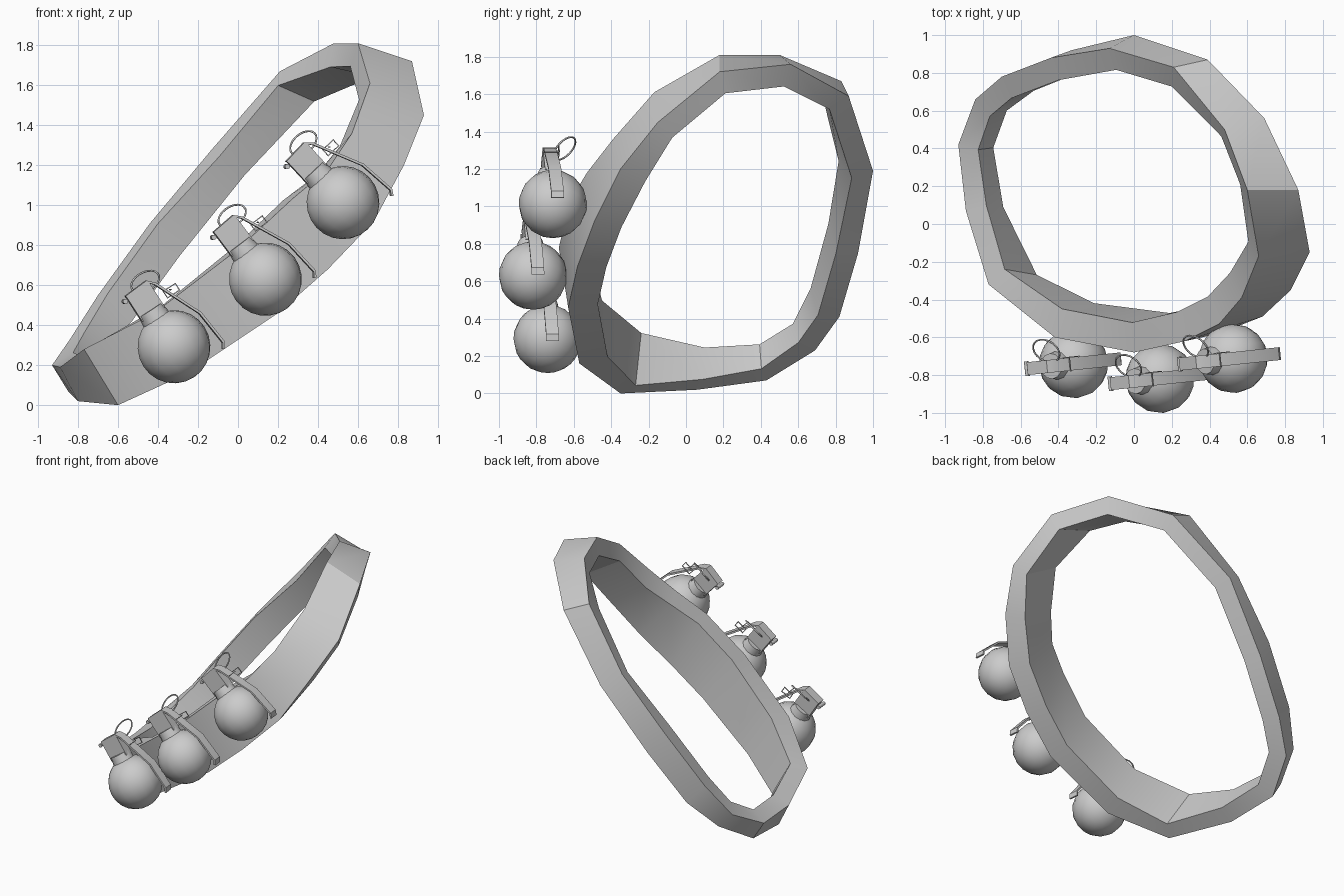
import bpy, bmesh, math
from mathutils import Vector, Matrix

if "Cube" in bpy.data.objects:
    bpy.data.objects.remove(bpy.data.objects["Cube"])

grey = bpy.data.materials.new("plain_grey")
grey.diffuse_color = (0.6, 0.6, 0.6, 1)
grey.use_nodes = True
grey.node_tree.nodes["Principled BSDF"].inputs["Base Color"].default_value = grey.diffuse_color


def finish(name, bm, matrix=None, angle=30):
    bmesh.ops.recalc_face_normals(bm, faces=bm.faces)
    me = bpy.data.meshes.new(name)
    bm.to_mesh(me)
    bm.free()
    me.materials.append(grey)
    ob = bpy.data.objects.new(name, me)
    bpy.context.collection.objects.link(ob)
    if matrix:
        ob.matrix_world = matrix
    bpy.ops.object.select_all(action='DESELECT')
    ob.select_set(True)
    bpy.context.view_layer.objects.active = ob
    bpy.ops.object.shade_smooth_by_angle(angle=math.radians(angle))
    return ob


def skin(bm, rings):
    """Closed tube through a cyclic list of vertex loops."""
    vs = [[bm.verts.new(p) for p in r] for r in rings]
    n, k = len(vs), len(vs[0])
    for i in range(n):
        a, b = vs[i], vs[(i + 1) % n]
        for j in range(k):
            bm.faces.new((a[j], a[(j + 1) % k], b[(j + 1) % k], b[j]))


def box(bm, size, pos):
    m = Matrix.Translation(pos) @ Matrix.Diagonal((*size, 1))
    bmesh.ops.create_cube(bm, size=1, matrix=m)


# Strap: a slightly sagging loop, given as upper and lower outer edge points
strap = [
    ((-.93, .42, .20), (-.85, .43, .07)), ((-.89, .07, .19), (-.80, .06, .02)),
    ((-.77, -.32, .28), (-.60, -.35, 0)), ((-.42, -.60, .46), (-.25, -.57, .16)),
    ((0, -.68, .78), (.20, -.63, .46)), ((.27, -.62, 1.03), (.45, -.58, .68)),
    ((.45, -.53, 1.18), (.68, -.49, .92)), ((.57, -.39, 1.36), (.83, -.35, 1.20)),
    ((.66, -.17, 1.61), (.93, -.15, 1.45)), ((.60, .18, 1.81), (.87, .18, 1.72)),
    ((.48, .50, 1.81), (.69, .56, 1.76)), ((.21, .83, 1.67), (.39, .87, 1.59)),
    ((-.13, .93, 1.28), (0, 1.0, 1.19)), ((-.44, .88, .91), (-.33, .92, .75)),
    ((-.70, .78, .55), (-.58, .82, .41)), ((-.84, .66, .33), (-.75, .69, .23)),
]
strap = [(Vector(a), Vector(b)) for a, b in strap]
rings = []
for i, (up, low) in enumerate(strap):
    before, after = strap[i - 1], strap[(i + 1) % len(strap)]
    tangent = (after[0] + after[1]) - (before[0] + before[1])
    inward = tangent.cross(low - up).normalized()
    inward *= 0.16 if up.y < -0.35 else 0.125
    rings.append((up, low, low + inward, up + inward))
bm = bmesh.new()
skin(bm, rings)
finish("strap", bm)


def grenade(index, centre, tilt):
    # local z runs up the neck, local x points to the lever side
    m = (Matrix.Translation(centre) @ Matrix.Rotation(math.radians(6), 4, 'Z')
         @ Matrix.Rotation(math.radians(-tilt), 4, 'Y'))

    # Round body
    bm = bmesh.new()
    bmesh.ops.create_uvsphere(bm, u_segments=16, v_segments=12, radius=0.183)
    finish(f"body_{index}", bm, m, 40)

    # Short neck collar
    bm = bmesh.new()
    bmesh.ops.create_cone(bm, cap_ends=True, segments=12, radius1=0.08, radius2=0.068,
                          depth=0.09, matrix=Matrix.Translation((0, 0, 0.175)))
    finish(f"neck_{index}", bm, m, 40)

    # Fuse head block
    bm = bmesh.new()
    box(bm, (0.135, 0.066, 0.15), (0, 0, 0.268))
    finish(f"fuse_head_{index}", bm, m)

    # Bent lever strip with a small hooked tip
    path = [(-.068, .335), (.06, .343), (.085, .315), (.195, .07), (.214, -.115), (.197, -.14)]
    t, w = 0.012, 0.034
    bm = bmesh.new()
    loops = []
    for i, (x, z) in enumerate(path):
        p, q = path[max(i - 1, 0)], path[min(i + 1, len(path) - 1)]
        d = Vector((q[0] - p[0], 0, q[1] - p[1])).normalized()
        n = Vector((-d.z, 0, d.x)) * t
        c = Vector((x, 0, z))
        s = Vector((0, w, 0))
        loops.append([bm.verts.new(v) for v in (c - s, c + s, c + s + n, c - s + n)])
    for a, b in zip(loops, loops[1:]):
        for j in range(4):
            bm.faces.new((a[j], a[(j + 1) % 4], b[(j + 1) % 4], b[j]))
    bm.faces.new(loops[0])
    bm.faces.new(loops[-1][::-1])
    finish(f"lever_{index}", bm, m)

    # Pull ring
    turn = Vector((0, 1, -1.41)).to_track_quat('Z', 'Y').to_matrix().to_4x4()
    place = m @ Matrix.Translation((.063, .083, .347)) @ turn
    bm = bmesh.new()
    hoop = []
    for i in range(20):
        a = math.tau * i / 20
        out = Vector((math.cos(a), math.sin(a), 0))
        hoop.append([out * (.076 + .005 * math.cos(b)) + Vector((0, 0, .005 * math.sin(b)))
                     for b in [math.tau * k / 6 for k in range(6)]])
    skin(bm, hoop)
    finish(f"pull_ring_{index}", bm, place, 70)

    # Hinge pin on the outer corner of the head
    bm = bmesh.new()
    bmesh.ops.create_cone(bm, cap_ends=True, segments=10, radius1=.013, radius2=.013, depth=.078,
                          matrix=Matrix.Translation((-.084, 0, .325)) @ Matrix.Rotation(math.pi / 2, 4, 'X'))
    finish(f"hinge_pin_{index}", bm, m, 40)

    # Thin wire safety clip beside the lever
    bm = bmesh.new()
    for s in (-1, 1):
        box(bm, (.075, .005, .005), (.145, .037, .24 + .02 * s))
        box(bm, (.005, .005, .045), (.145 + .036 * s, .037, .24))
    box(bm, (.005, .078, .005), (.14, 0, .25))
    finish(f"safety_clip_{index}", bm, m)


for k, (centre, tilt) in enumerate([((-.32, -.74, .292), 33), ((.137, -.818, .63), 37),
                                    ((.525, -.712, 1.013), 43)], 1):
    grenade(k, centre, tilt)
